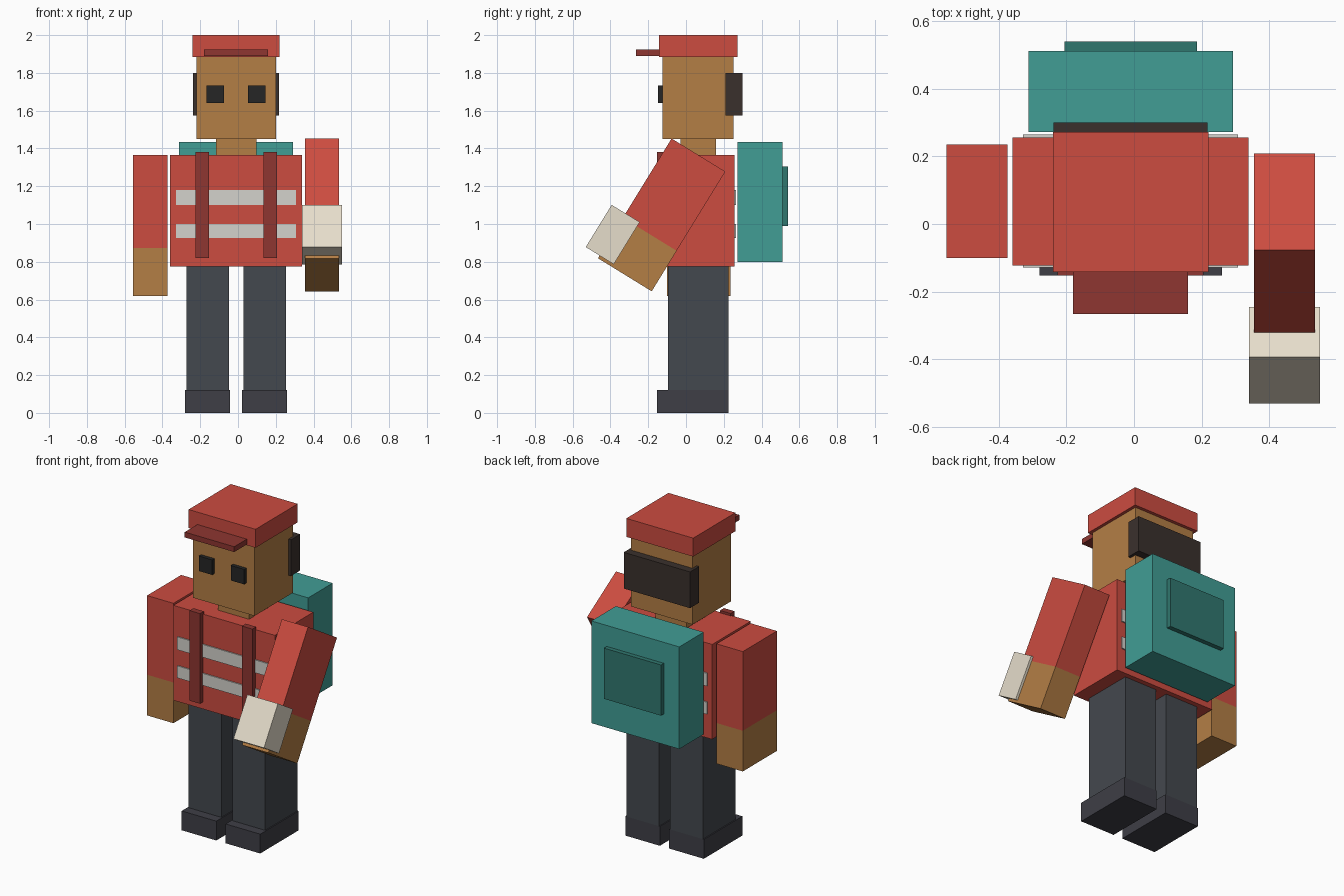
import bpy
from math import radians
from mathutils import Matrix, Vector

if "Cube" in bpy.data.objects:
    bpy.data.objects.remove(bpy.data.objects["Cube"])


def material(name, hex_code):
    def lin(c):
        return c / 12.92 if c <= 0.04045 else ((c + 0.055) / 1.055) ** 2.4
    m = bpy.data.materials.new(name)
    rgb = [lin(int(hex_code[i:i + 2], 16) / 255) for i in (0, 2, 4)]
    m.diffuse_color = (*rgb, 1)
    m.use_nodes = True
    m.node_tree.nodes["Principled BSDF"].inputs["Base Color"].default_value = m.diffuse_color
    return m


RED = material("red cloth", "CC4C40")
DARK_RED = material("dark red", "8E3631")
SKIN = material("skin", "B47E45")
HAIR = material("hair", "3A302C")
BLACK = material("eye black", "262626")
PANTS = material("trousers", "44484E")
SHOE = material("shoe", "3E3E46")
TEAL = material("teal", "419D95")
DARK_TEAL = material("dark teal", "30776F")
WHITE = material("reflective", "D4D2CC")
CREAM = material("cream", "E6DDCB")


def box(name, x, y, z, mat, pose=None):
    """Box from (min, max) ranges, with an optional pose matrix."""
    center = Vector([(a + b) / 2 for a, b in (x, y, z)])
    size = Vector([b - a for a, b in (x, y, z)])
    bpy.ops.mesh.primitive_cube_add(size=1)
    ob = bpy.context.object
    ob.name = name
    ob.data.transform((pose or Matrix()) @ Matrix.Translation(center)
                      @ Matrix.Diagonal((*size, 1)))
    ob.data.materials.append(mat)
    return ob


CX = -0.01  # body midline


def pair(name, inner, outer, y, z, mat):
    """Two mirrored boxes either side of the midline."""
    box(name + "_left", (CX - outer, CX - inner), y, z, mat)
    box(name + "_right", (CX + inner, CX + outer), y, z, mat)


def centred(name, half, y, z, mat):
    box(name, (CX - half, CX + half), y, z, mat)


# Legs and shoes
pair("leg", 0.038, 0.263, (-0.095, 0.225), (0.12, 0.775), PANTS)
pair("shoe", 0.032, 0.27, (-0.153, 0.225), (0, 0.12), SHOE)

# Torso with reflective bands and shoulder straps
centred("torso", 0.349, (-0.122, 0.256), (0.775, 1.365), RED)
for i, z in enumerate([(1.10, 1.18), (0.925, 1.00)]):
    centred(f"front_band_{i}", 0.318, (-0.129, -0.11), z, WHITE)
    centred(f"back_band_{i}", 0.318, (0.245, 0.264), z, WHITE)
pair("strap", 0.144, 0.216, (-0.153, -0.115), (0.82, 1.38), DARK_RED)

# Backpack
centred("backpack", 0.302, (0.272, 0.512), (0.80, 1.435), TEAL)
centred("backpack_pocket", 0.196, (0.50, 0.54), (0.99, 1.305), DARK_TEAL)

# Head, hair, eyes and cap
centred("neck", 0.107, (-0.03, 0.16), (1.365, 1.45), SKIN)
centred("head", 0.211, (-0.125, 0.252), (1.45, 1.89), SKIN)
centred("hair", 0.228, (0.21, 0.30), (1.575, 1.80), HAIR)
pair("eye", 0.064, 0.156, (-0.148, -0.115), (1.64, 1.733), BLACK)
centred("cap", 0.23, (-0.142, 0.272), (1.885, 2.0), RED)
centred("cap_brim", 0.17, (-0.266, -0.13), (1.89, 1.923), DARK_RED)

# Hanging left arm
box("sleeve_left", (-0.555, -0.374), (-0.10, 0.235), (0.873, 1.365), RED)
box("hand_left", (-0.555, -0.374), (-0.10, 0.235), (0.62, 0.873), SKIN)

# Raised right arm, swung forward about its own centre
swing = Matrix.Rotation(radians(-31.6), 4, 'X')
pose = Matrix.Translation((0, -0.129, 1.048)) @ swing
box("sleeve_right", (0.355, 0.535), (-0.167, 0.167), (-0.12, 0.372), RED, pose)
box("hand_right", (0.355, 0.535), (-0.167, 0.167), (-0.372, -0.12), SKIN, pose)

# Block held at the front of the raised hand
hold = Matrix.Translation((0, -0.388, 0.944)) @ swing
box("held_block", (0.34, 0.55), (-0.087, 0.087), (-0.131, 0.131), CREAM, hold)
